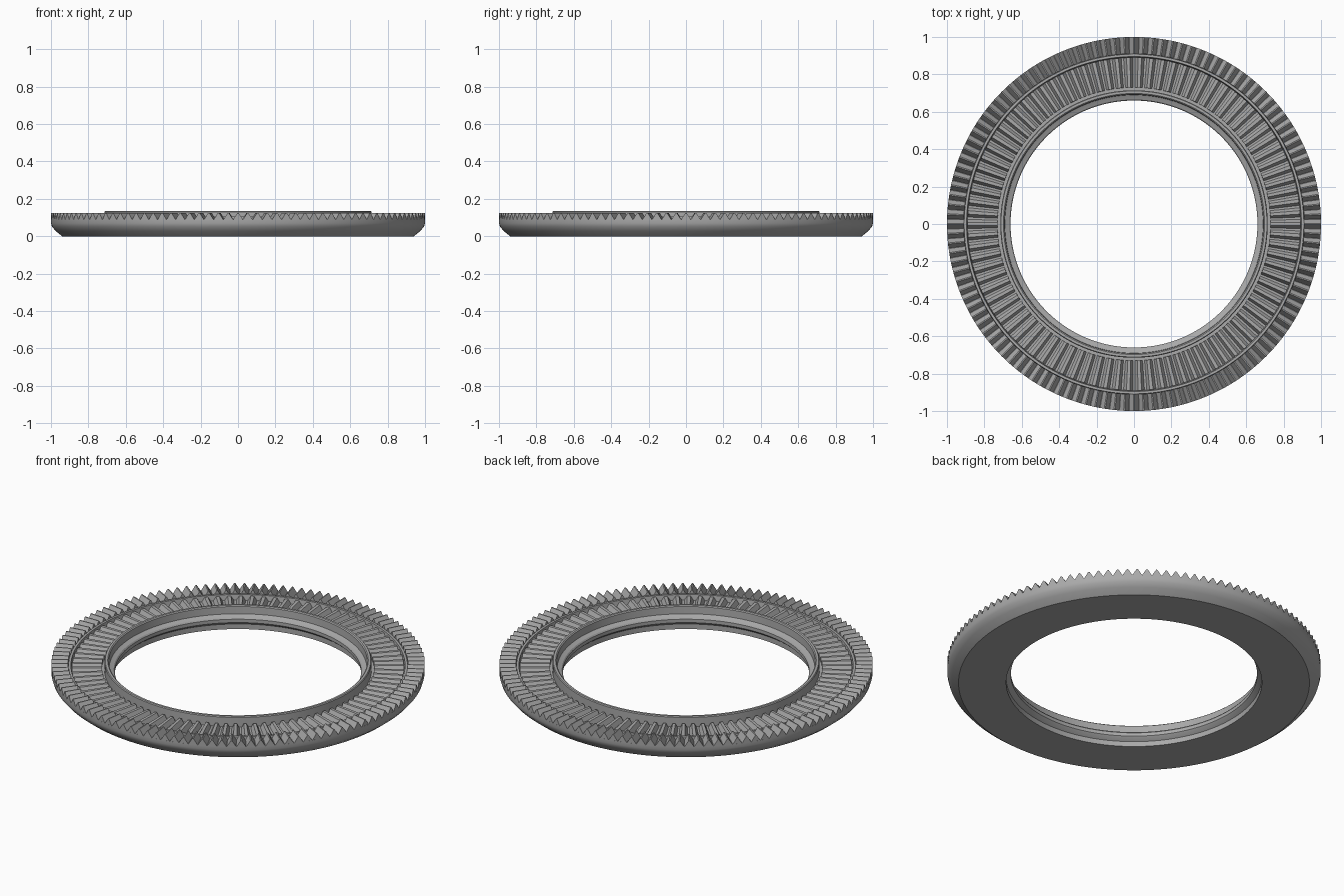
import bpy, bmesh
from math import sin, cos, pi

cube = bpy.data.objects.get("Cube")
if cube:
    bpy.data.objects.remove(cube, do_unlink=True)

# Single metal colour
steel = bpy.data.materials.new("grey_steel")
steel.use_nodes = True
grey = (0.4, 0.4, 0.4, 1)
steel.diffuse_color = grey
steel.node_tree.nodes["Principled BSDF"].inputs["Base Color"].default_value = grey


def polar(r, a, z):
    return (r * cos(a), r * sin(a), z)


def finish(bm, name):
    bmesh.ops.recalc_face_normals(bm, faces=bm.faces)
    mesh = bpy.data.meshes.new(name)
    bm.to_mesh(mesh)
    bm.free()
    obj = bpy.data.objects.new(name, mesh)
    mesh.materials.append(steel)
    bpy.context.collection.objects.link(obj)
    return obj


def lathe(name, profile, segments):
    """Revolve a closed (radius, height) profile around z."""
    bm = bmesh.new()
    rings = [[bm.verts.new(polar(r, 2 * pi * i / segments, z)) for r, z in profile]
             for i in range(segments)]
    n = len(profile)
    for i in range(segments):
        a, b = rings[i], rings[(i + 1) % segments]
        for j in range(n):
            k = (j + 1) % n
            bm.faces.new((a[j], b[j], b[k], a[k]))
    obj = finish(bm, name)
    bpy.ops.object.select_all(action='DESELECT')
    obj.select_set(True)
    bpy.context.view_layer.objects.active = obj
    bpy.ops.object.shade_smooth_by_angle(angle=pi / 6)
    return obj


def tooth_ring(name, count, r_in, r_out, section):
    """Radial teeth; section is (share of pitch, height) across one tooth."""
    bm = bmesh.new()
    pitch = 2 * pi / count
    for i in range(count):
        inner, outer = [[bm.verts.new(polar(r, (i + s) * pitch, z)) for s, z in section]
                        for r in (r_in, r_out)]
        for j in range(len(section) - 1):
            bm.faces.new((inner[j], outer[j], outer[j + 1], inner[j + 1]))
        bm.faces.new(inner)
        bm.faces.new(outer[::-1])
        bm.faces.new((inner[0], inner[-1], outer[-1], outer[0]))
    return finish(bm, name)


# Ring body: bevelled rim, tooth floors, dividing ridge, collar and stepped bore
FLOOR_OUT, FLOOR_IN = 0.09, 0.075
lathe("ring_body", [
    (0.685, 0), (0.94, 0), (0.975, 0.028), (0.995, 0.052), (1, 0.07),
    (1, FLOOR_OUT), (0.91, FLOOR_OUT), (0.908, 0.106), (0.895, 0.106),
    (0.89, FLOOR_IN), (0.715, FLOOR_IN), (0.715, 0.13), (0.711, 0.135),
    (0.698, 0.135), (0.692, 0.13), (0.69, 0.088), (0.682, 0.084),
    (0.666, 0.078), (0.66, 0.07), (0.66, 0.05), (0.668, 0.042), (0.685, 0.03),
], 240)

# Outer crown of pointed teeth
tooth_ring("outer_teeth", 120, 0.91, 1.0,
           [(-0.48, FLOOR_OUT), (-0.06, 0.125), (0.06, 0.125), (0.48, FLOOR_OUT)])

# Inner row of lower, blunter teeth
tooth_ring("inner_teeth", 90, 0.73, 0.89,
           [(-0.4, FLOOR_IN), (-0.15, 0.1), (0.15, 0.1), (0.4, FLOOR_IN)])
